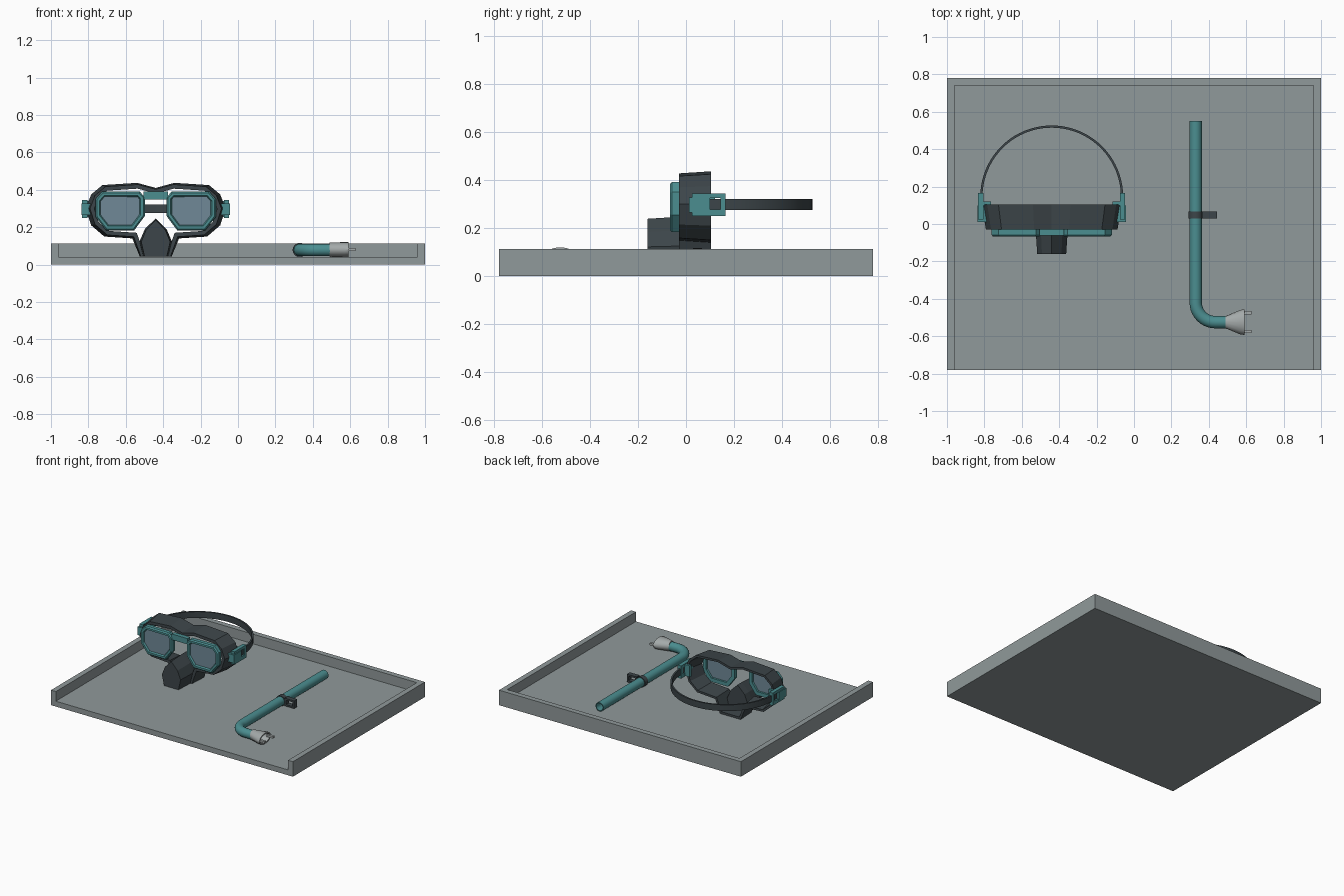
import bpy, bmesh, math
from mathutils import Vector

if "Cube" in bpy.data.objects:
    bpy.data.objects.remove(bpy.data.objects["Cube"])


def material(name, rgb):
    m = bpy.data.materials.new(name)
    m.diffuse_color = (*rgb, 1)
    m.use_nodes = True
    m.node_tree.nodes["Principled BSDF"].inputs["Base Color"].default_value = m.diffuse_color
    return m


GREY = material("tray grey", (0.28, 0.32, 0.325))
DARK = material("dark rubber", (0.046, 0.06, 0.067))
TEAL = material("teal plastic", (0.07, 0.27, 0.28))
GLASS = material("blue grey lens", (0.16, 0.25, 0.31))
PALE = material("pale grey silicone", (0.37, 0.40, 0.40))
CX = -0.44  # mask centre line


def loft(name, loops, mat, ring=False, smooth=False):
    """Skin a list of point loops; ring joins last to first, otherwise ends are capped."""
    bm = bmesh.new()
    vs = [[bm.verts.new(p) for p in lp] for lp in loops]
    n = len(vs[0])
    pairs = list(zip(vs, vs[1:])) + ([(vs[-1], vs[0])] if ring else [])
    for a, b in pairs:
        for i in range(n):
            j = (i + 1) % n
            bm.faces.new((a[i], a[j], b[j], b[i]))
    if not ring:
        bm.faces.new(vs[0])
        bm.faces.new(vs[-1])
    bmesh.ops.recalc_face_normals(bm, faces=bm.faces)
    me = bpy.data.meshes.new(name)
    bm.to_mesh(me)
    bm.free()
    me.materials.append(mat)
    ob = bpy.data.objects.new(name, me)
    bpy.context.collection.objects.link(ob)
    if smooth:
        bpy.ops.object.select_all(action='DESELECT')
        ob.select_set(True)
        bpy.context.view_layer.objects.active = ob
        bpy.ops.object.shade_smooth_by_angle(angle=math.radians(35))
    return ob


def box(name, x, y, z, mat):
    x, y, z = sorted(x), sorted(y), sorted(z)
    lp = [[(x[0], y[0], h), (x[1], y[0], h), (x[1], y[1], h), (x[0], y[1], h)] for h in z]
    return loft(name, lp, mat)


def inset(pts, d):
    """Mitred inward offset of a clockwise or anticlockwise 2D outline."""
    n = len(pts)
    area = sum(pts[i][0] * pts[(i + 1) % n][1] - pts[(i + 1) % n][0] * pts[i][1] for i in range(n))
    s = 1 if area > 0 else -1
    out = []
    for i in range(n):
        p = Vector(pts[i])
        a = (p - Vector(pts[i - 1])).normalized()
        b = (Vector(pts[(i + 1) % n]) - p).normalized()
        na, nb = Vector((-a.y, a.x)) * s, Vector((-b.y, b.x)) * s
        m = na + nb
        out.append(tuple(p + m * (2 * d / m.length_squared)))
    return out


def mirrored(half):
    """Close a half outline whose first and last points lie on the centre line."""
    return half + [(-x, z) for x, z in half[-2:0:-1]]


def at_y(pts, y, cx=CX):
    return [(cx + x, y, z) for x, z in pts]


def rect(a, b):
    return [(a[0], b[0]), (a[1], b[0]), (a[1], b[1]), (a[0], b[1])]


# Tray: floor and a raised rim on three sides
rim = [(-1, -0.78), (1, -0.78), (1, 0.78), (-1, 0.78)]
box("tray_floor", (-1, 1), (-0.78, 0.78), (0, 0.04), GREY)
u = [(-1, -0.78), (-0.96, -0.78), (-0.96, 0.74), (0.96, 0.74),
     (0.96, -0.78), (1, -0.78), (1, 0.78), (-1, 0.78)]
loft("tray_rim", [[(x, y, z) for x, y in u] for z in (0.04, 0.112)], GREY)

# Mask skirt: open faceted shell flaring towards the face
back = mirrored([(0, 0.41), (0.10, 0.437), (0.285, 0.425), (0.345, 0.375), (0.374, 0.30),
                 (0.345, 0.21), (0.275, 0.15), (0.125, 0.14), (0.085, 0.042), (0, 0.042)])
front = [(x * 0.94, 0.29 + (z - 0.29) * (0.94 if z > 0.1 else 0.99)) for x, z in back]
loft("mask_skirt", [at_y(front, -0.03), at_y(back, 0.105),
                    at_y(inset(back, 0.016), 0.105), at_y(inset(front, 0.022), -0.03)], DARK, ring=True)

# Nose pocket
nose = mirrored([(0, 0.247), (0.058, 0.19), (0.086, 0.125), (0.066, 0.043), (0, 0.043)])
nose_tip = [(x * 0.9, 0.043 + (z - 0.043) * 0.96) for x, z in nose]
loft("nose_pocket", [at_y(nose_tip, -0.16), at_y(nose, -0.03), at_y(nose, 0.02)], DARK)

# Lens frames, lenses and side buckles, mirrored about the mask centre
rim_half = [(0.085, 0.39), (0.285, 0.392), (0.322, 0.35), (0.322, 0.255),
            (0.265, 0.183), (0.115, 0.183), (0.058, 0.26), (0.058, 0.36)]
for s, side in ((-1, "left"), (1, "right")):
    o = [(s * x, z) for x, z in rim_half]
    loft(side + "_lens_frame", [at_y(o, -0.03), at_y(o, -0.058), at_y(inset(o, 0.008), -0.067),
                                at_y(inset(o, 0.022), -0.067), at_y(inset(o, 0.028), -0.056),
                                at_y(inset(o, 0.028), -0.03)], TEAL, ring=True)
    loft(side + "_lens", [at_y(inset(o, 0.024), y) for y in (-0.055, -0.045)], GLASS)

    outer, hole = rect((0.025, 0.165), (0.25, 0.345)), rect((0.10, 0.145), (0.277, 0.325))
    loops = [[(CX + s * x, y, z) for y, z in lp] for x, lp in
             ((0.365, outer), (0.393, outer), (0.393, hole), (0.365, hole))]
    loft(side + "_buckle", loops, TEAL, ring=True)
    box(side + "_buckle_mount", (CX + s * 0.345, CX + s * 0.398), (0.012, 0.10), (0.265, 0.327), TEAL)
    box(side + "_buckle_anchor", (CX + s * 0.325, CX + s * 0.37), (0.10, 0.12), (0.255, 0.34), TEAL)

# Bridge between the frames
box("frame_bridge", (CX - 0.065, CX + 0.065), (-0.062, -0.03), (0.347, 0.39), TEAL)

# Head strap: a half circle band
stations = [(1, 0, 0.09)] + [(math.cos(math.pi * i / 40), math.sin(math.pi * i / 40), 0.145)
                             for i in range(41)] + [(-1, 0, 0.09)]
loft("head_strap", [[(CX + c * r, y + d * r, z) for r, z in
                     ((0.370, 0.276), (0.382, 0.276), (0.382, 0.322), (0.370, 0.322))]
                    for c, d, y in stations], DARK, smooth=True)

# Snorkel tube: hollow, straight with one quarter bend
TX, TZ, N = 0.33, 0.078, 20
BR = 0.105
path = [(TX, 0.55, 0)]
path += [(TX + BR - BR * math.cos(t), -0.42 - BR * math.sin(t), t)
         for t in (math.pi / 2 * i / 10 for i in range(11))]
path.append((0.50, -0.42 - BR, math.pi / 2))


def tube_loop(p, r):
    x, y, t = p
    return [(x + r * math.cos(a) * math.cos(t), y + r * math.cos(a) * math.sin(t), TZ + r * math.sin(a))
            for a in (2 * math.pi * i / N for i in range(N))]


loft("snorkel_tube", [tube_loop(p, 0.033) for p in path] + [tube_loop(p, 0.027) for p in reversed(path)],
     TEAL, ring=True, smooth=True)

# Mouthpiece: flared hollow cup with two bite tabs
MY = -0.42 - BR
cup = [(0.488, 0.032, 0.038), (0.57, 0.066, 0.04), (0.592, 0.068, 0.04),
       (0.592, 0.058, 0.031), (0.57, 0.056, 0.031), (0.488, 0.025, 0.028)]
loft("mouthpiece", [[(x, MY + ry * math.cos(a), TZ + 0.002 + rz * math.sin(a))
                     for a in (2 * math.pi * i / 16 for i in range(16))] for x, ry, rz in cup],
     PALE, ring=True, smooth=True)
for s, side in ((-1, "front"), (1, "back")):
    y = MY + s * 0.05
    box(side + "_bite_tab", (0.575, 0.628), (y - 0.009, y + 0.009), (0.072, 0.088), PALE)

# Snorkel clip: collar round the tube and a square loop beside it
collar = [[(TX + r * math.cos(a), y, TZ + r * math.sin(a)) for a in (2 * math.pi * i / N for i in range(N))]
          for r, y in ((0.038, 0.03), (0.038, 0.066), (0.032, 0.066), (0.032, 0.03))]
loft("clip_collar", collar, DARK, ring=True, smooth=True)
sq = rect((0.364, 0.443), (0.05, 0.108))
loft("clip_loop", [at_y(sq, 0.03, 0), at_y(sq, 0.066, 0),
                   at_y(inset(sq, 0.013), 0.066, 0), at_y(inset(sq, 0.013), 0.03, 0)], DARK, ring=True)
